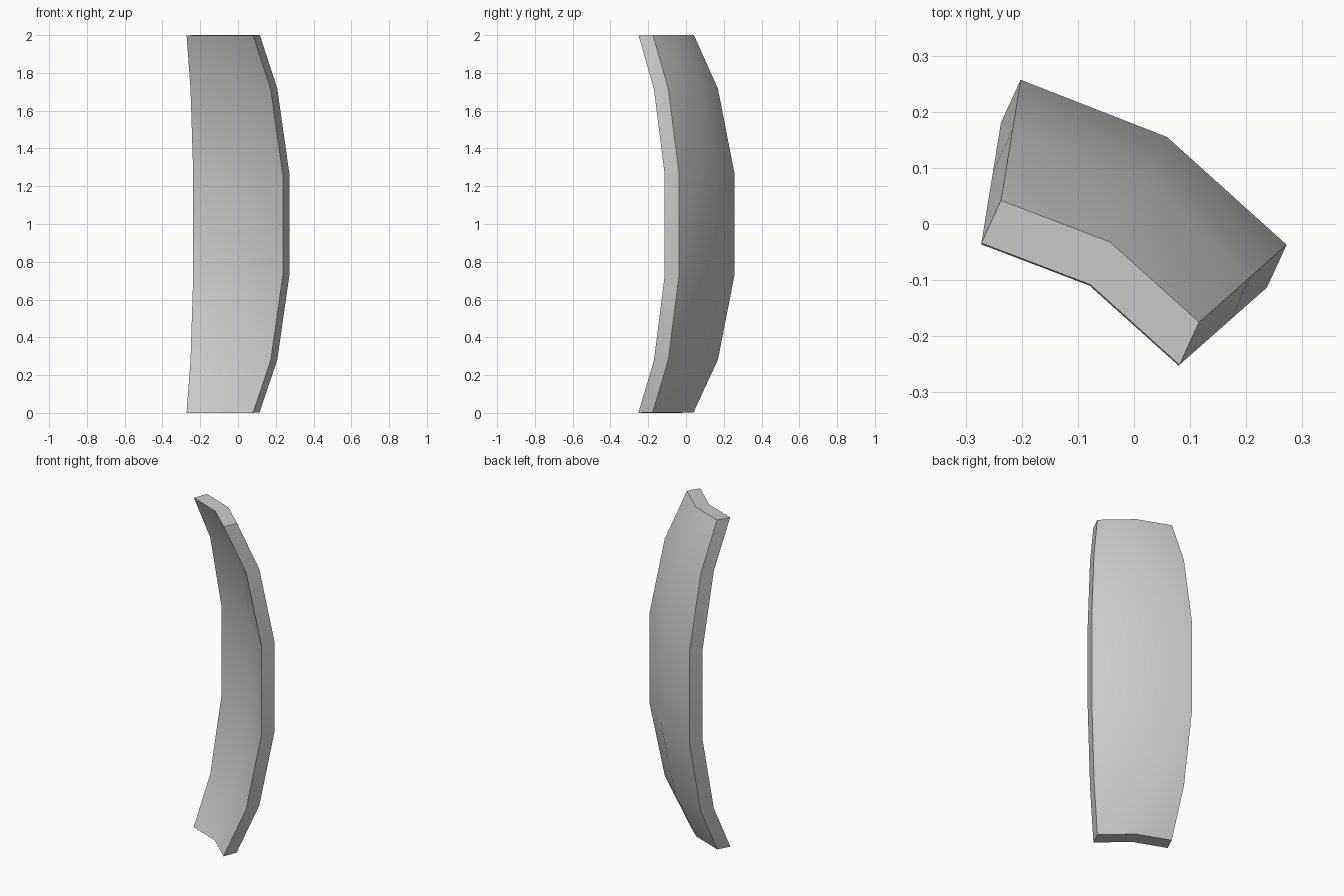
import bpy, bmesh
from mathutils import Vector

if "Cube" in bpy.data.objects:
    bpy.data.objects.remove(bpy.data.objects["Cube"])

# Bent plan outline of the outer face, at mid height and at the two ends
MID = [(-0.202, 0.257), (0.059, 0.155), (0.272, -0.037)]
END = [(-0.237, 0.042), (-0.043, -0.032), (0.116, -0.175)]
# (height, blend from mid outline to end outline)
LEVELS = [(0.003, 1.01), (0.281, 0.41), (0.73, 0), (1.266, 0), (1.717, 0.41), (2.0, 1)]
THICKNESS = Vector((-0.035, -0.076, -0.003))

# Outer curved sheet
bm = bmesh.new()
rings = []
for z, t in LEVELS:
    rings.append([bm.verts.new((*Vector(m).lerp(Vector(e), t), z))
                  for m, e in zip(MID, END)])
for lo, hi in zip(rings, rings[1:]):
    for i in range(len(lo) - 1):
        bm.faces.new((lo[i], lo[i + 1], hi[i + 1], hi[i]))

# Push a copy straight back to give the plate its thickness
sheet = bm.faces[:]
res = bmesh.ops.extrude_face_region(bm, geom=sheet, use_keep_orig=True)
moved = [g for g in res["geom"] if isinstance(g, bmesh.types.BMVert)]
bmesh.ops.translate(bm, verts=moved, vec=THICKNESS)
bmesh.ops.recalc_face_normals(bm, faces=bm.faces[:])

mesh = bpy.data.meshes.new("curved_plate")
bm.to_mesh(mesh)
bm.free()
plate = bpy.data.objects.new("curved_plate", mesh)
bpy.context.collection.objects.link(plate)

# Smooth faces, crisp rim
bpy.context.view_layer.objects.active = plate
plate.select_set(True)
bpy.ops.object.shade_smooth_by_angle(angle=0.6)
